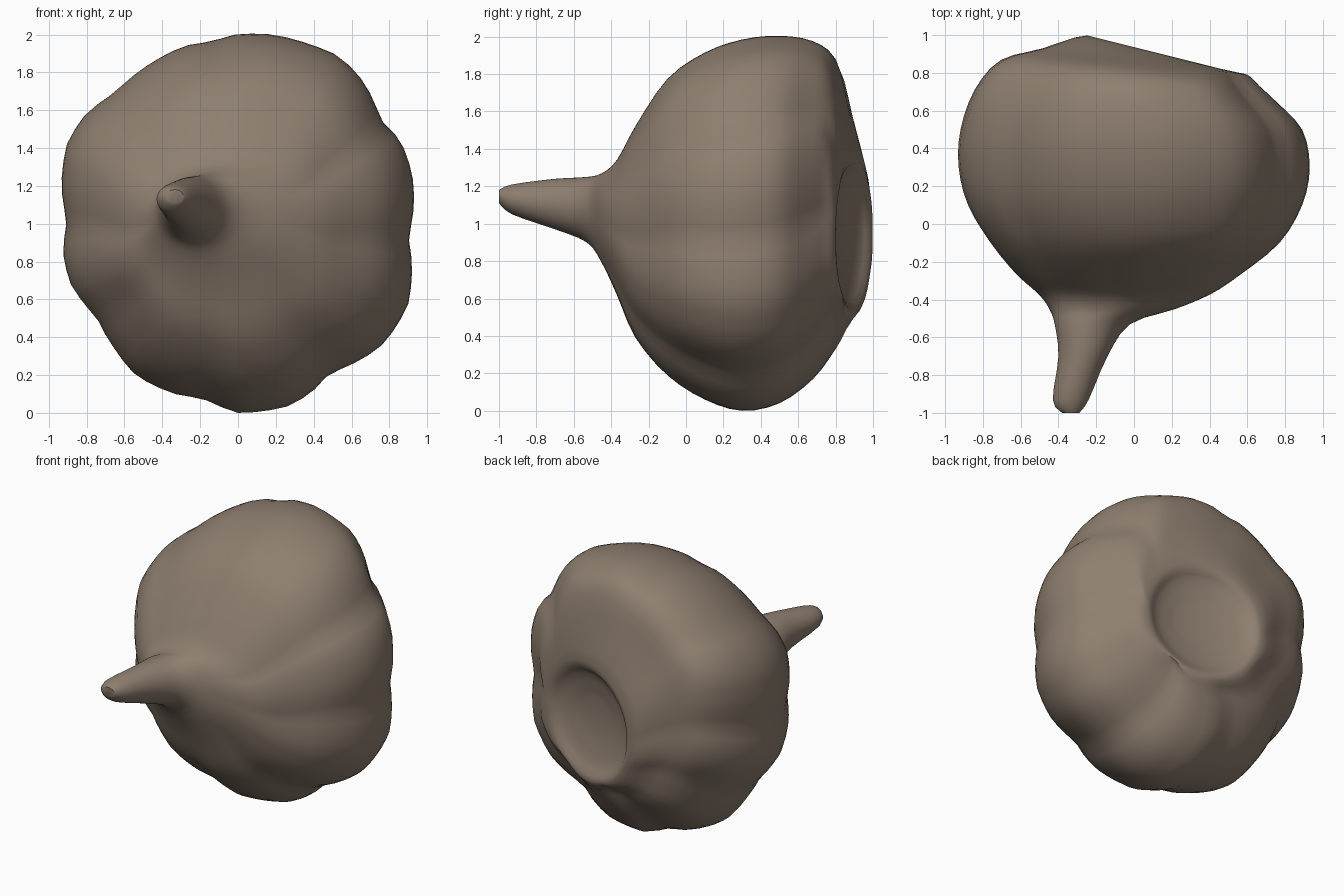
import bpy, bmesh, math

if "Cube" in bpy.data.objects:
    bpy.data.objects.remove(bpy.data.objects["Cube"])

# Lobed outline of the bulb seen from the front (x, z)
OUTLINE = [(0.93, 1.1), (0.92, 1.28), (0.86, 1.45), (0.76, 1.55), (0.7, 1.7), (0.62, 1.82),
           (0.52, 1.9), (0.39, 1.95), (0.2, 2.0), (0, 2.0), (-0.13, 1.96), (-0.27, 1.94),
           (-0.45, 1.85), (-0.65, 1.69), (-0.81, 1.57), (-0.9, 1.43), (-0.93, 1.2),
           (-0.9, 1.02), (-0.92, 0.83), (-0.88, 0.68), (-0.74, 0.5), (-0.65, 0.34),
           (-0.54, 0.2), (-0.33, 0.1), (-0.19, 0.08), (0, 0.0), (0.28, 0.04), (0.4, 0.12),
           (0.48, 0.21), (0.75, 0.35), (0.83, 0.45), (0.9, 0.58), (0.92, 0.75), (0.9, 0.94)]
POLAR = sorted((math.atan2(z - 1, x) % math.tau, math.hypot(x, z - 1)) for x, z in OUTLINE)
POLAR = [(POLAR[-1][0] - math.tau, POLAR[-1][1])] + POLAR + [(POLAR[0][0] + math.tau, POLAR[0][1])]

# Cross-sections from stem to root: y, x min, x max, z min, z max, lobe strength, tilt
ROWS = [(-1.0, -.38, -.29, 1.11, 1.18, 0, 0),
        (-.93, -.43, -.24, 1.05, 1.21, 0, 0),
        (-.70, -.40, -.14, .97, 1.24, 0, 0),
        (-.53, -.42, -.02, .90, 1.25, 0, 0),
        (-.45, -.45, .22, .79, 1.27, .2, 0),
        (-.37, -.51, .41, .62, 1.34, .6, 0),
        (-.27, -.62, .56, .39, 1.52, 1, 0),
        (-.10, -.76, .77, .19, 1.77, 1, 0),
        (.10, -.88, .89, .06, 1.91, 1, 0),
        (.30, -.93, .93, 0, 1.98, 1, 0),
        (.50, -.92, .89, .04, 2.0, 1, 0),
        (.68, -.84, .75, .17, 1.97, 1.2, .04),
        (.80, -.70, .66, .33, 1.88, 1.3, .1),
        (.86, -.48, .60, .44, 1.65, 1.2, .13),
        (.90, -.25, .54, .52, 1.36, .3, .25),
        (.85, -.17, .45, .63, 1.26, 0, .25),
        (.81, .0, .29, .82, 1.08, 0, .25)]


def outline_radius(t):
    for (a, ra), (b, rb) in zip(POLAR, POLAR[1:]):
        if a <= t <= b:
            return ra + (rb - ra) * (t - a) / (b - a)
    return 1.0


def spline(p0, p1, p2, p3, t):
    return [b + .5 * t * (c - a + t * (2 * a - 5 * b + 4 * c - d + t * (3 * (b - c) + d - a)))
            for a, b, c, d in zip(p0, p1, p2, p3)]


# Smoothly interpolated cross-sections
N, STEPS = 72, 3
sections = []
for i in range(len(ROWS) - 1):
    p = [ROWS[max(0, min(len(ROWS) - 1, i + k))] for k in (-1, 0, 1, 2)]
    sections += [spline(*p, s / STEPS) for s in range(STEPS)]
sections.append(ROWS[-1])

# Garlic bulb: skin running over stem, cloves and hollow root plate
bm = bmesh.new()
rings = []
for y, x0, x1, z0, z1, lobe, tilt in sections:
    cx, cz = (x0 + x1) / 2, (z0 + z1) / 2
    ring = []
    for j in range(N):
        t = math.tau * j / N
        r = outline_radius(t)
        ell = 1 / math.hypot(math.cos(t) / .93, math.sin(t))
        k = ell + (r - ell) * lobe
        dx = (x1 - x0) / 2 * math.cos(t) * k / .93
        dz = (z1 - z0) / 2 * math.sin(t) * k
        ring.append(bm.verts.new((cx + dx, y - tilt * dx, cz + dz)))
    rings.append(ring)
for a, b in zip(rings, rings[1:]):
    for j in range(N):
        bm.faces.new((a[j], a[(j + 1) % N], b[(j + 1) % N], b[j]))
bm.faces.new(rings[0])
bm.faces.new(rings[-1])
bmesh.ops.recalc_face_normals(bm, faces=bm.faces)

mesh = bpy.data.meshes.new("garlic_bulb")
bm.to_mesh(mesh)
bm.free()
bulb = bpy.data.objects.new("garlic_bulb", mesh)
bpy.context.collection.objects.link(bulb)

skin = bpy.data.materials.new("dull_brown_skin")
skin.diffuse_color = (0.27, 0.21, 0.16, 1)
skin.use_nodes = True
skin.node_tree.nodes["Principled BSDF"].inputs["Base Color"].default_value = skin.diffuse_color
mesh.materials.append(skin)

bpy.context.view_layer.objects.active = bulb
bulb.select_set(True)
bpy.ops.object.shade_smooth_by_angle(angle=math.radians(50))
